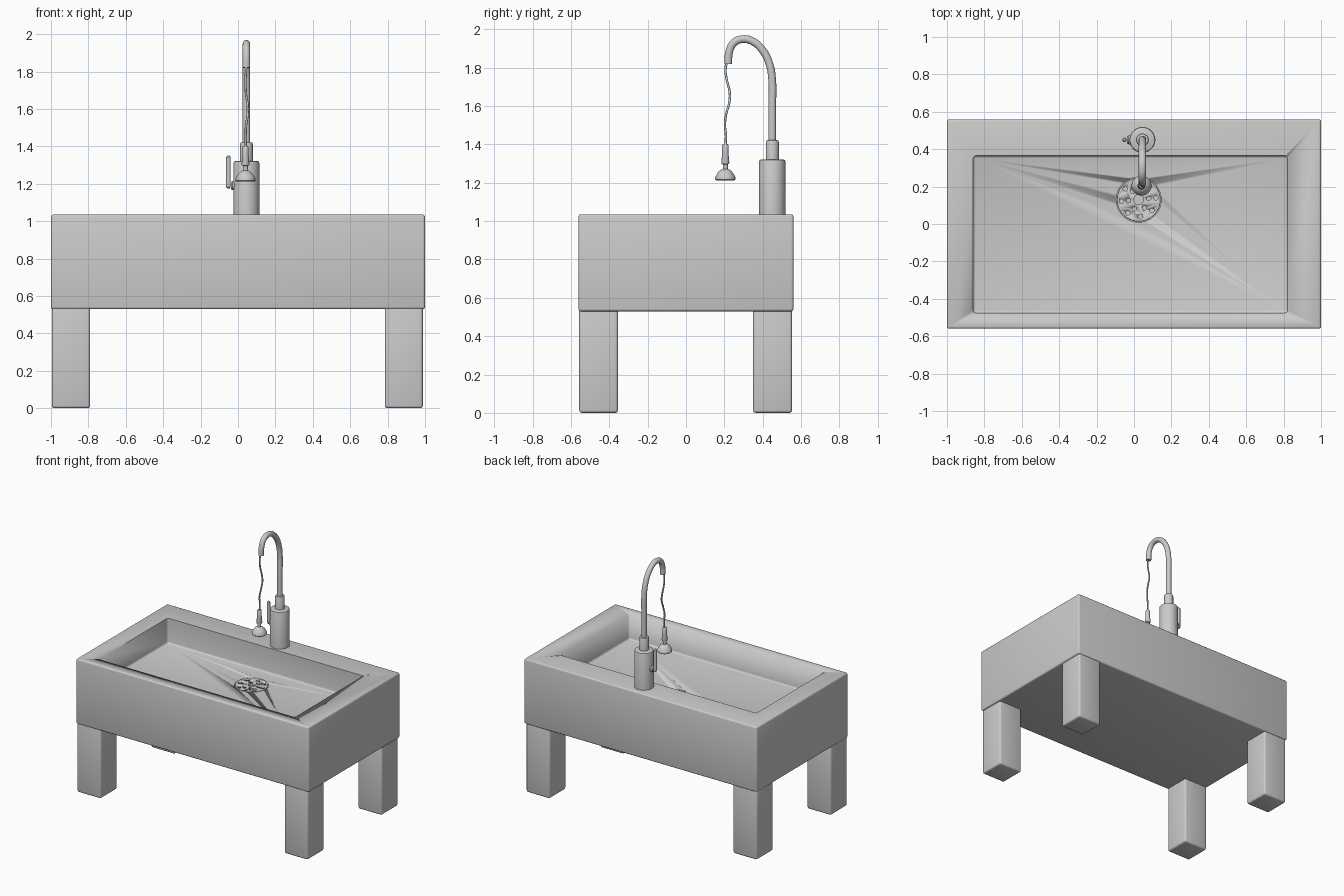
import bpy, bmesh, math
from mathutils import Vector

if "Cube" in bpy.data.objects:
    bpy.data.objects.remove(bpy.data.objects["Cube"])

FX, FY = 0.045, 0.45      # faucet axis
DX, DY = 0.025, 0.13      # drain centre
FLOOR = 0.84              # basin floor height


def finish(name, bm, angle=35):
    bmesh.ops.recalc_face_normals(bm, faces=bm.faces)
    me = bpy.data.meshes.new(name)
    bm.to_mesh(me)
    bm.free()
    ob = bpy.data.objects.new(name, me)
    bpy.context.collection.objects.link(ob)
    bpy.ops.object.select_all(action='DESELECT')
    ob.select_set(True)
    bpy.context.view_layer.objects.active = ob
    bpy.ops.object.shade_smooth_by_angle(angle=math.radians(angle))
    return ob


def box(name, lo, hi, bevel):
    bm = bmesh.new()
    bmesh.ops.create_cube(bm, size=1)
    for v in bm.verts:
        v.co = Vector([(a + b) / 2 + c * (b - a) for a, b, c in zip(lo, hi, v.co)])
    bmesh.ops.bevel(bm, geom=bm.edges[:], offset=bevel, segments=3, profile=0.5, affect='EDGES')
    return finish(name, bm)


def lathe(name, profile, centre, axis='Z', n=40):
    """Closed solid of revolution from (radius, height) points."""
    bm = bmesh.new()
    rings = []
    for r, h in profile:
        ring = []
        for i in range(n):
            a = 2 * math.pi * i / n
            p = Vector((r * math.cos(a), r * math.sin(a), h))
            if axis == 'X':
                p = Vector((p.z, p.x, p.y))
            ring.append(bm.verts.new(p + Vector(centre)))
        rings.append(ring)
    for a, b in zip(rings, rings[1:]):
        for i in range(n):
            bm.faces.new((a[i], a[(i + 1) % n], b[(i + 1) % n], b[i]))
    bm.faces.new(rings[0])
    bm.faces.new(rings[-1])
    return finish(name, bm)


def tube(name, points, radius):
    cu = bpy.data.curves.new(name, 'CURVE')
    cu.dimensions = '3D'
    cu.bevel_depth = radius
    cu.bevel_resolution = 6
    cu.use_fill_caps = True
    cu.resolution_u = 10
    sp = cu.splines.new('BEZIER')
    sp.bezier_points.add(len(points) - 1)
    for bp, p in zip(sp.bezier_points, points):
        bp.co = p
        bp.handle_left_type = bp.handle_right_type = 'AUTO'
    ob = bpy.data.objects.new(name, cu)
    bpy.context.collection.objects.link(ob)
    return ob


def cut(target, cutter):
    m = target.modifiers.new(cutter.name, 'BOOLEAN')
    m.operation = 'DIFFERENCE'
    m.solver = 'EXACT'
    m.object = cutter
    cutter.hide_render = True
    cutter.hide_set(True)


# Basin block with bowl and drain recess
basin = box('basin', (-1, -0.56, 0.53), (1, 0.56, 1.035), 0.012)
cut(basin, box('bowl_cutter', (-0.86, -0.475, FLOOR), (0.82, 0.365, 1.3), 0.014))
cut(basin, lathe('drain_cutter', [(0.12, -0.04), (0.12, 0.05)], (DX, DY, FLOOR), n=48))

# Legs
for yname, y0, y1 in (('front', -0.557, -0.355), ('back', 0.35, 0.553)):
    for xname, x0, x1 in (('left', -0.995, -0.79), ('right', 0.785, 0.988)):
        box(f'{yname}_{xname}_leg', (x0, y0, 0), (x1, y1, 0.545), 0.014)

# Drain plate with a centre hole and two rings of small holes
plate = lathe('drain_plate', [(0.117, -0.015), (0.117, -0.002), (0.115, 0.001)], (DX, DY, FLOOR), n=48)
holes = bmesh.new()
spots = [(0, 0, 0.026)]
for count, ring, r in ((6, 0.055, 0.011), (8, 0.092, 0.012)):
    for i in range(count):
        a = 2 * math.pi * i / count + 0.1
        spots.append((ring * math.cos(a), ring * math.sin(a), r))
for x, y, r in spots:
    res = bmesh.ops.create_cone(holes, cap_ends=True, segments=16, radius1=r, radius2=r, depth=0.1)
    bmesh.ops.translate(holes, verts=res['verts'], vec=(DX + x, DY + y, FLOOR))
cut(plate, finish('drain_hole_cutter', holes))

# Faucet body and collar
lathe('faucet_body', [(0.069, 1.02), (0.069, 1.31), (0.066, 1.318), (0.058, 1.322)], (FX, FY, 0))
lathe('faucet_collar', [(0.034, 1.31), (0.034, 1.413), (0.031, 1.42), (0.024, 1.422)], (FX, FY, 0))

# Gooseneck spout
neck = [(0.45, 1.40), (0.45, 1.60), (0.449, 1.74), (0.435, 1.82), (0.40, 1.89), (0.35, 1.936),
        (0.295, 1.949), (0.25, 1.93), (0.226, 1.885), (0.22, 1.82)]
tube('faucet_neck', [(FX, y, z) for y, z in neck], 0.02)

# Wavy hose
hose = [(0.045, 0.216, 1.84), (0.042, 0.206, 1.79), (0.04, 0.212, 1.74), (0.044, 0.228, 1.67),
        (0.052, 0.226, 1.62), (0.05, 0.21, 1.56), (0.042, 0.203, 1.50), (0.042, 0.208, 1.45),
        (0.041, 0.205, 1.38)]
tube('hose', hose, 0.006)

# Spray head: grip and bell
lathe('spray_head', [(0.012, 1.402), (0.016, 1.396), (0.016, 1.36), (0.021, 1.305), (0.019, 1.298),
                     (0.013, 1.296), (0.013, 1.272), (0.026, 1.266), (0.040, 1.252), (0.050, 1.234),
                     (0.053, 1.226), (0.053, 1.217), (0.049, 1.213)], (0.04, 0.205, 0))

# Lever handle on the left side
lathe('handle_hub', [(0.024, 0.0), (0.024, -0.075), (0.018, -0.083)], (FX, FY, 1.19), 'X', 24)
lathe('handle_lever', [(0.006, 1.175), (0.012, 1.182), (0.012, 1.342), (0.006, 1.35)],
      (-0.051, FY, 0), n=20)
